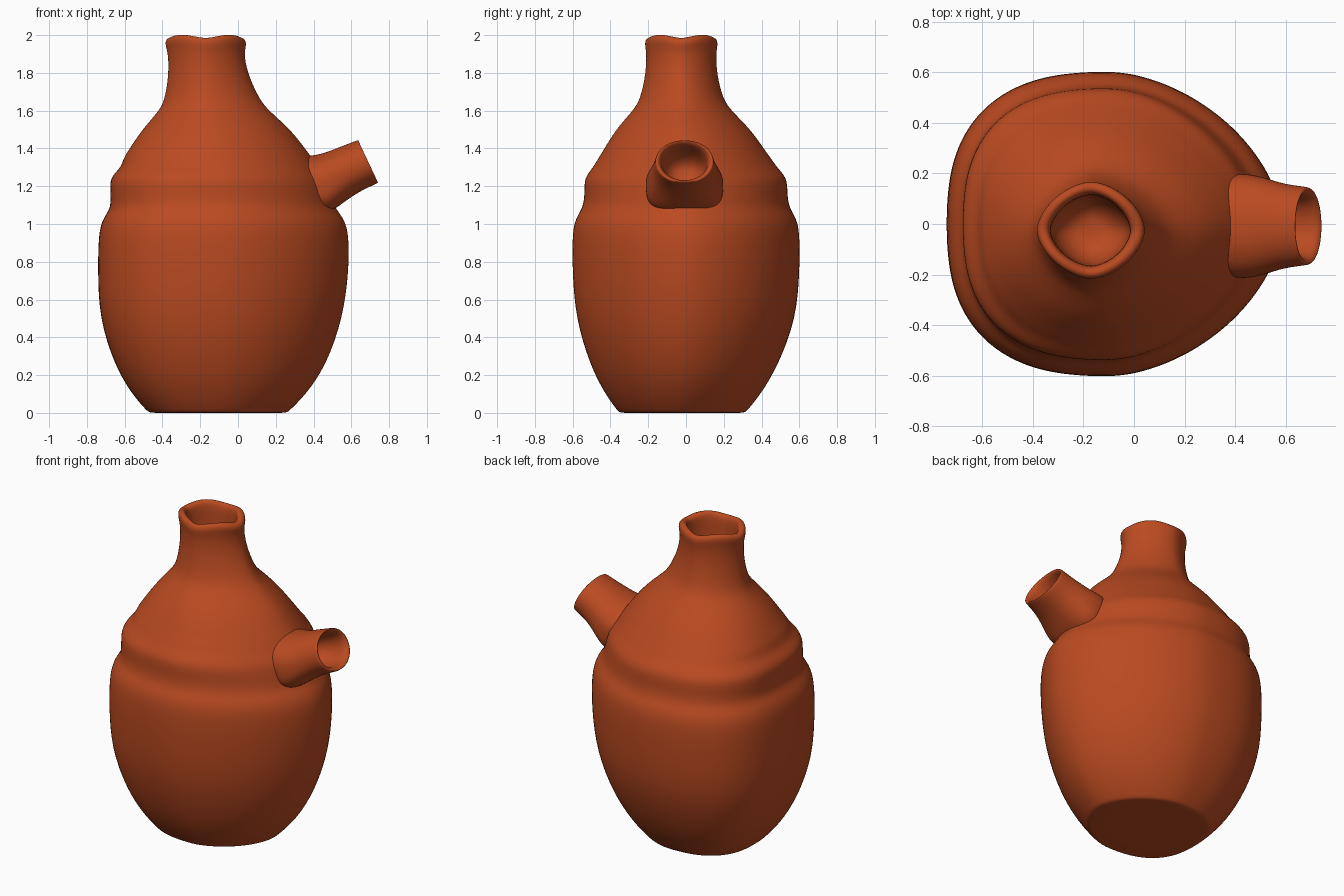
import bpy
import bmesh
from math import sin, cos, tau, copysign
from mathutils import Vector

SEGMENTS = 32

cube = bpy.data.objects.get("Cube")
if cube:
    bpy.data.objects.remove(cube, do_unlink=True)

terracotta = bpy.data.materials.new("terracotta")
terracotta.use_nodes = True
colour = (0.49, 0.069, 0.015, 1)
terracotta.diffuse_color = colour
shader = terracotta.node_tree.nodes["Principled BSDF"]
shader.inputs["Base Color"].default_value = colour
shader.inputs["Roughness"].default_value = 0.8


def power(value, exponent):
    return copysign(abs(value) ** exponent, value)


def rounded(power_back, power_front):
    """Unit superellipse whose two halves have their own roundness."""
    points = []
    for i in range(SEGMENTS):
        c, s = cos(tau * i / SEGMENTS), sin(tau * i / SEGMENTS)
        n = power_front if c > 0 else power_back
        points.append((power(c, 2 / n), power(s, 2 / n)))
    return points


def loft(name, rings):
    """Skin a list of rings, close the ends and smooth the result."""
    bm = bmesh.new()
    loops = [[bm.verts.new(p) for p in ring] for ring in rings]
    for low, high in zip(loops, loops[1:]):
        for i in range(SEGMENTS):
            j = (i + 1) % SEGMENTS
            bm.faces.new((low[i], low[j], high[j], high[i]))
    bm.faces.new(loops[0][::-1])
    bm.faces.new(loops[-1])
    bmesh.ops.recalc_face_normals(bm, faces=bm.faces)
    for face in bm.faces:
        face.smooth = True
    mesh = bpy.data.meshes.new(name)
    bm.to_mesh(mesh)
    bm.free()
    mesh.materials.append(terracotta)
    obj = bpy.data.objects.new(name, mesh)
    bpy.context.collection.objects.link(obj)
    subdivision = obj.modifiers.new("smooth", "SUBSURF")
    subdivision.levels = subdivision.render_levels = 2


# Jug body: height, left edge, right edge, half depth
body_profile = [
    (0, -.4, .19, .27), (0, -.47, .26, .333), (.012, -.485, .275, .345),
    (.1, -.565, .365, .415), (.25, -.655, .47, .5), (.5, -.738, .56, .588),
    (.75, -.745, .592, .605), (.95, -.742, .592, .606),
    (1.03, -.718, .565, .588), (1.08, -.678, .52, .553),
    (1.14, -.677, .503, .54), (1.22, -.682, .48, .541),
    (1.26, -.665, .455, .525), (1.3, -.622, .427, .49),
    (1.35, -.608, .395, .458), (1.39, -.582, .365, .43),
    (1.5, -.51, .282, .36), (1.6, -.418, .165, .262),
    (1.66, -.388, .115, .22), (1.8, -.367, .05, .188),
    (1.92, -.372, .032, .185), (1.97, -.389, .049, .196),
    (2.004, -.379, .034, .186),
    # Rim turned over into the mouth
    (2.004, -.34, -.01, .152), (1.96, -.33, -.015, .14),
    (1.85, -.33, -.015, .14), (1.77, -.318, -.025, .13),
    (1.71, -.28, -.06, .095), (1.68, -.22, -.12, .045),
]
rings = []
for z, left, right, depth in body_profile:
    neck = min(max((z - 1.2) / .5, 0), 1)
    mouth = min(max((z - 1.85) / .12, 0), 1)
    shape = rounded(2.55 - .85 * neck, 1.75 - .03 * neck)
    middle = -.1 - .07 * neck
    shift = -.025 * neck if z > 1 else -.02 * max(0, 1 - z * 2)
    ring = []
    for i, (u, v) in enumerate(shape):
        reach = right - middle if u > 0 else middle - left
        # The rim dips at its four corners
        dip = .018 * mouth * cos(2 * tau * i / SEGMENTS) ** 2
        ring.append((middle + u * reach, shift + v * depth, z - dip))
    rings.append(ring)
loft("jug_body", rings)

# Spout: upper edge (x, z), lower edge (x, z), half width, squareness
spout_profile = [
    (.28, 1.35, .4, 1.05, .2, 3.2), (.38, 1.362, .49, 1.06, .21, 3.2),
    (.45, 1.372, .56, 1.115, .194, 2.6), (.53, 1.405, .64, 1.17, .167, 2.2),
    (.615, 1.437, .722, 1.208, .157, 2.1), (.638, 1.447, .745, 1.218, .153, 2.1),
    (.638, 1.435, .737, 1.226, .138, 2), (.62, 1.415, .71, 1.237, .121, 2),
    (.55, 1.38, .635, 1.2, .115, 2), (.5, 1.34, .565, 1.195, .095, 2),
    (.48, 1.29, .51, 1.215, .045, 2),
]
rings = []
for top_x, top_z, low_x, low_z, width, n in spout_profile:
    top, low = Vector((top_x, 0, top_z)), Vector((low_x, 0, low_z))
    centre, reach = (top + low) / 2, (top - low) / 2
    rings.append([centre + reach * u + Vector((0, width * v - .008, 0))
                  for u, v in rounded(n, 2.1)])
loft("spout", rings)
